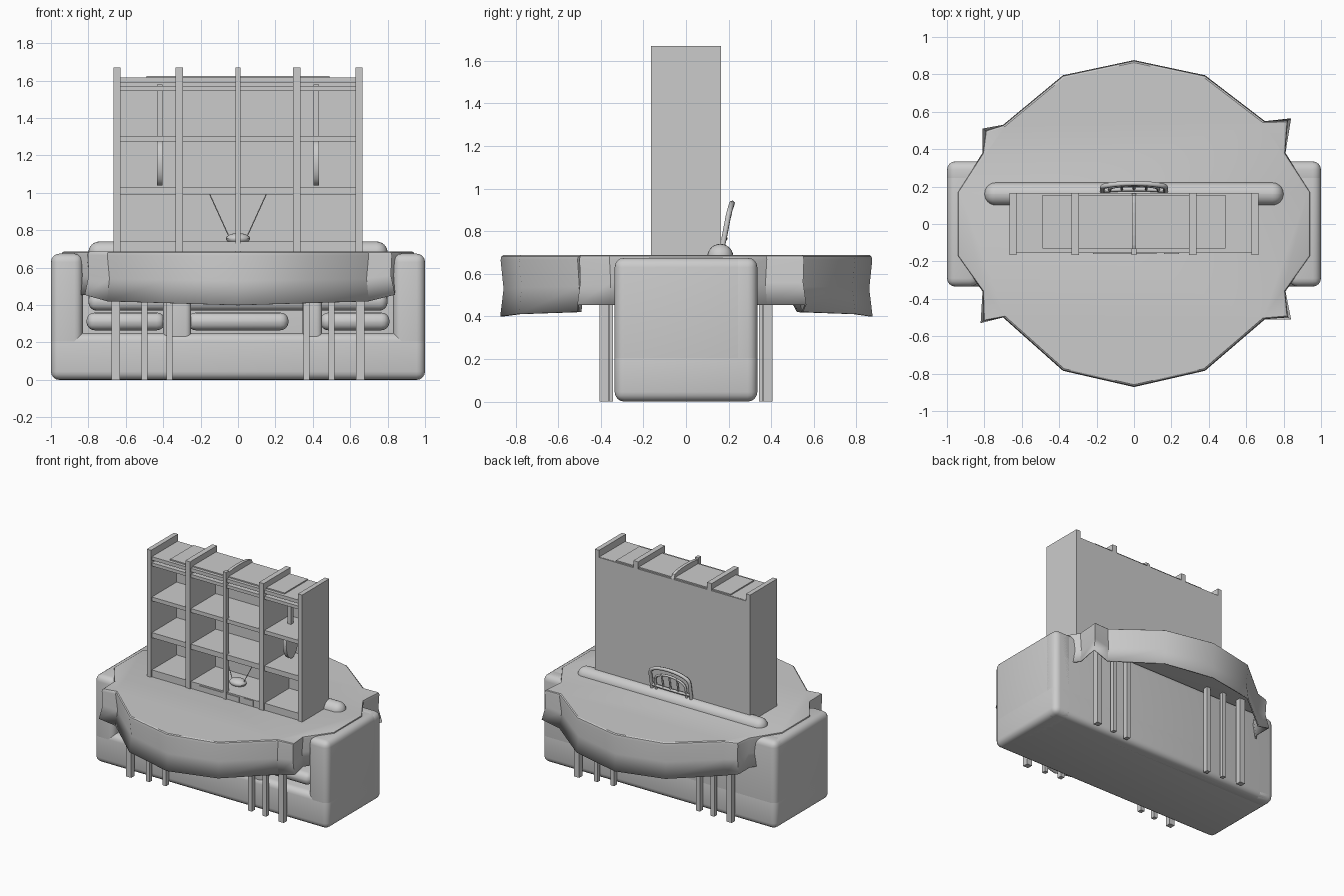
import bpy, bmesh, math
from mathutils import Vector

if "Cube" in bpy.data.objects:
    bpy.data.objects.remove(bpy.data.objects["Cube"])


def finish(name, bm, smooth=True):
    bmesh.ops.recalc_face_normals(bm, faces=bm.faces)
    me = bpy.data.meshes.new(name)
    bm.to_mesh(me)
    bm.free()
    ob = bpy.data.objects.new(name, me)
    bpy.context.collection.objects.link(ob)
    if smooth:
        bpy.ops.object.select_all(action='DESELECT')
        ob.select_set(True)
        bpy.context.view_layer.objects.active = ob
        bpy.ops.object.shade_smooth_by_angle(angle=math.radians(32))
    return ob


def box(name, x, y, z, r=0, seg=4):
    """Box from (min, max) ranges, optionally rounded."""
    bm = bmesh.new()
    bmesh.ops.create_cube(bm, size=1)
    for v in bm.verts:
        v.co = Vector([(a + b) / 2 + c * (b - a) for (a, b), c in zip((x, y, z), v.co)])
    if r:
        bmesh.ops.bevel(bm, geom=bm.edges[:], offset=r, segments=seg, profile=0.5, affect='EDGES')
    return finish(name, bm, r > 0)


def rod(name, pts, r):
    cu = bpy.data.curves.new(name, 'CURVE')
    cu.dimensions = '3D'
    cu.bevel_depth = r
    cu.bevel_resolution = 1
    cu.use_fill_caps = True
    sp = cu.splines.new('POLY')
    sp.points.add(len(pts) - 1)
    for p, c in zip(sp.points, pts):
        p.co = (*c, 1)
    ob = bpy.data.objects.new(name, cu)
    bpy.context.collection.objects.link(ob)
    return ob


# Sofa: base, back, arms, front dividers and cushions
box("sofa_base", (-1, 1), (-0.335, 0.335), (0, 0.25), 0.045)
box("sofa_back", (-1, 1), (0.2, 0.335), (0, 0.675), 0.045)
for s in (-1, 1):
    box("sofa_arm", sorted((s * 0.83, s * 1.0)), (-0.335, 0.335), (0, 0.675), 0.045)
for a, b in ((-0.4, -0.25), (0.345, 0.45)):
    box("sofa_divider", (a, b), (-0.325, 0.2), (0.15, 0.5), 0.03)
for a, b in ((-0.81, -0.39), (-0.27, 0.27), (0.44, 0.81)):
    box("seat_cushion", (a, b), (-0.29, 0.2), (0.265, 0.36), 0.044)
box("lumbar_cushion", (-0.8, 0.8), (-0.1, 0.2), (0.37, 0.47), 0.045)
box("back_cushion", (-0.8, 0.8), (0.1, 0.222), (0.38, 0.74), 0.06, 6)

# Tablecloth: faceted round top, open underneath, with four flared corner folds
outline = [(0, 0.876), (0.38, 0.795), (0.70, 0.55), (0.84, 0.565), (0.81, 0.38),
           (0.945, 0.17), (0.945, -0.17), (0.81, -0.36), (0.84, -0.51), (0.70, -0.51),
           (0.38, -0.785), (0, -0.872), (-0.38, -0.785), (-0.70, -0.50), (-0.82, -0.53),
           (-0.81, -0.36), (-0.945, -0.17), (-0.945, 0.17), (-0.81, 0.38), (-0.81, 0.51),
           (-0.70, 0.53), (-0.38, 0.795)]
bm = bmesh.new()
rings = []
for t, sc in ((0.0, 0.985), (0.02, 0.994), (0.08, 0.998), (0.55, 0.982), (1.0, 1.0)):
    ring = []
    for x, y in outline:
        fold = abs(x) > 0.8 and abs(y) > 0.5
        zb = 0.40 + 0.03 * abs(x) + (0.03 if abs(x) > 0.79 else 0)
        f = sc * (0.98 + 0.02 * t if fold else 1)
        ring.append(bm.verts.new((x * f, y * f, 0.687 + (zb - 0.687) * t)))
    rings.append(ring)
n = len(outline)
for a, b in zip(rings, rings[1:]):
    for i in range(n):
        j = (i + 1) % n
        bm.faces.new((a[i], a[j], b[j], b[i]))
top = bm.faces.new(rings[0])
bm.normal_update()
if top.normal.z < 0:
    bmesh.ops.reverse_faces(bm, faces=bm.faces[:])
cloth = finish("tablecloth", bm)
sol = cloth.modifiers.new("thickness", 'SOLIDIFY')
sol.thickness = 0.01
sol.offset = -1

# Table legs: three at each end, front and back
for s in (-1, 1):
    for x, w, y0, y1 in ((0.653, 0.022, 0.362, 0.405), (0.50, 0.015, 0.358, 0.39),
                         (0.367, 0.016, 0.342, 0.378)):
        for m in (-1, 1):
            box("table_leg", (m * x - w, m * x + w), sorted((s * y0, s * y1)), (0, 0.678))

# Bookshelf: uprights, back panel, shelves, top slab
for x, w in ((-0.647, 0.018), (0.647, 0.018), (-0.315, 0.02), (0.315, 0.02)):
    box("bookshelf_upright", (x - w, x + w), (-0.165, 0.165), (0.68, 1.67))
box("bookshelf_centre_post", (-0.014, 0.014), (-0.165, -0.13), (0.68, 1.67))
box("bookshelf_back", (-0.65, 0.65), (0.148, 0.165), (0.68, 1.615))
for a, b in ((0.68, 0.741), (0.99, 1.03), (1.275, 1.305), (1.545, 1.57), (1.59, 1.617)):
    box("shelf", (-0.65, 0.65), (-0.155, 0.16), (a, b))
box("bookshelf_top_slab", (-0.49, 0.49), (-0.13, 0.155), (1.6, 1.626))

# Arched rib over the centre of the bookshelf top
bm = bmesh.new()
prof = [(-0.164, 1.6)] + [(-0.164 * math.cos(math.pi * i / 8), 1.618 + 0.05 * math.sin(math.pi * i / 8) ** 0.5)
                          for i in range(9)] + [(0.164, 1.6)]
f = bm.faces.new([bm.verts.new((-0.012, y, z)) for y, z in prof])
ext = bmesh.ops.extrude_face_region(bm, geom=[f])
bmesh.ops.translate(bm, verts=[v for v in ext["geom"] if isinstance(v, bmesh.types.BMVert)], vec=(0.024, 0, 0))
finish("bookshelf_top_rib", bm, False)

# Straps with rounded pendants hanging in the side bays
for x in (-0.418, 0.418):
    box("hanging_strap", (x - 0.014, x + 0.014), (0.03, 0.06), (1.2, 1.58))
    bm = bmesh.new()
    bmesh.ops.create_cone(bm, cap_ends=True, segments=24, radius1=0.12, radius2=0.12, depth=0.028)
    for v in bm.verts:
        v.co = Vector((x + v.co.z, 0.045 + v.co.y * 0.6, 1.16 + v.co.x))
    finish("hanging_pendant", bm)

# Aerial: low dome with two splayed rods
bm = bmesh.new()
bmesh.ops.create_uvsphere(bm, u_segments=20, v_segments=10, radius=1)
for v in bm.verts:
    v.co = Vector((v.co.x * 0.065, v.co.y * 0.05, 0.755 + v.co.z * 0.03))
finish("aerial_dome", bm)
for s in (-1, 1):
    rod("aerial_rod", [(s * 0.05, 0.0, 0.77), (s * 0.15, 0.03, 0.99)], 0.003)

# Drawer fronts set on the lowest shelf
box("low_drawer_front", (-0.22, 0.12), (-0.16, -0.15), (0.69, 0.73))
box("small_drawer_front", (0.16, 0.24), (-0.16, -0.15), (0.69, 0.735))

# Arched grille behind the bookshelf, leaning backwards
def lean(x, z):
    return (x, 0.165 + (z - 0.7) * 0.19 + 0.008 * (1 - (x / 0.18) ** 2), z)


for w, h, r in ((0.168, 0.935, 0.014), (0.13, 0.885, 0.009)):
    arch = [(-w, 0.70), (-w, h - 0.07)]
    arch += [(w * math.sin(math.radians(a)), h - 0.07 + 0.065 * math.cos(math.radians(a)))
             for a in range(-75, 76, 15)]
    arch += [(w, h - 0.07), (w, 0.70)]
    rod("grille_arch", [lean(x, z) for x, z in arch], r)
rod("grille_rail", [lean(x / 100, 0.765) for x in range(-16, 17, 4)], 0.011)
for x in (-0.065, 0, 0.065):
    rod("grille_bar", [lean(x, 0.765), lean(x, 0.88)], 0.007)
